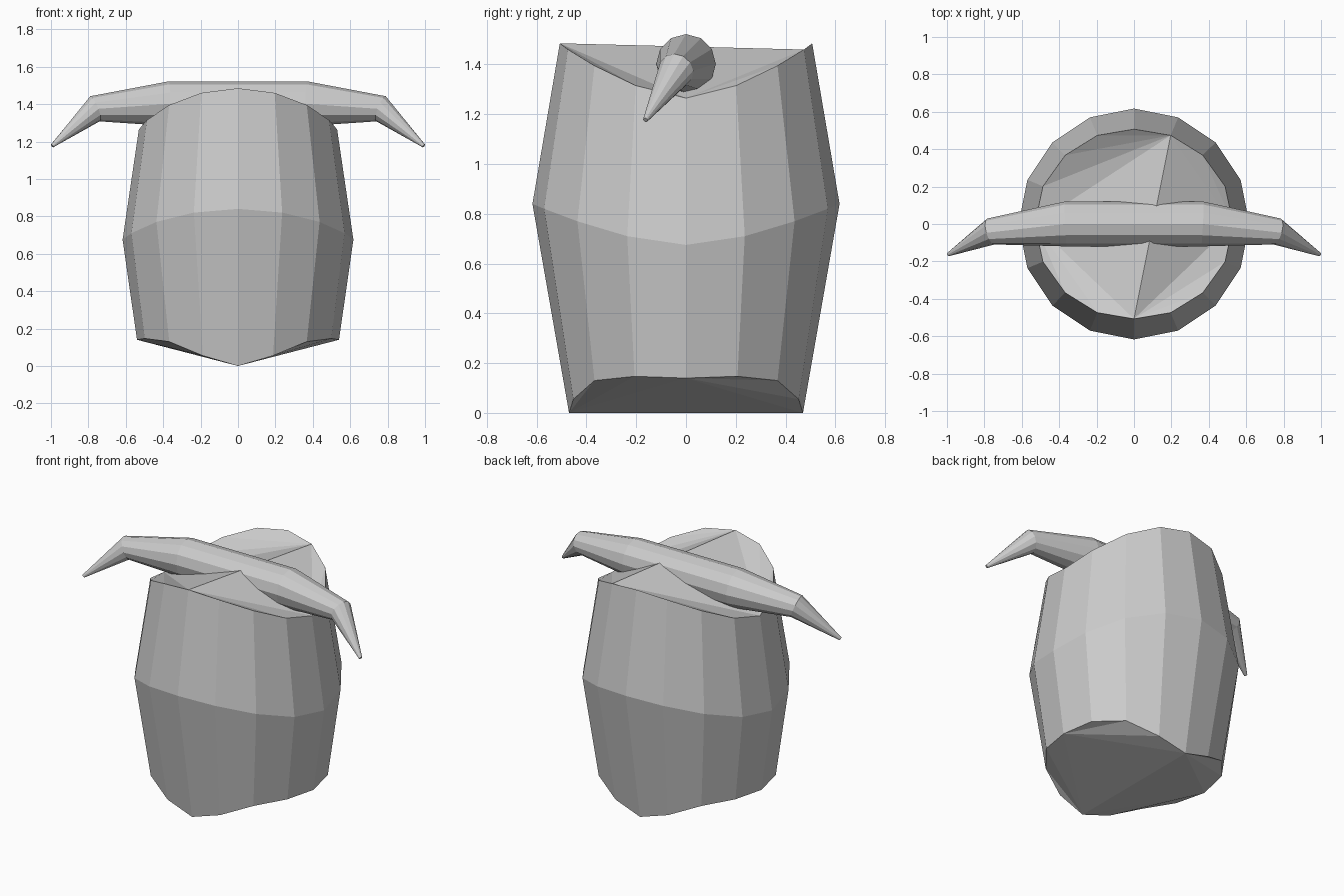
import bpy, bmesh
from math import sin, cos, pi
from mathutils import Vector

if "Cube" in bpy.data.objects:
    bpy.data.objects.remove(bpy.data.objects["Cube"])

N = 16  # sides of the barrel


def make(name, bm):
    bmesh.ops.recalc_face_normals(bm, faces=bm.faces[:])
    me = bpy.data.meshes.new(name)
    bm.to_mesh(me)
    bm.free()
    ob = bpy.data.objects.new(name, me)
    bpy.context.collection.objects.link(ob)
    return ob


def bridge(bm, a, b):
    n = len(a)
    for i in range(n):
        bm.faces.new((a[i], a[(i + 1) % n], b[(i + 1) % n], b[i]))


# Barrel body: each ring gives (radius, height) from the front to the side
rings = [
    [(.47, 0), (.49, .055), (.52, .13), (.54, .147), (.54, .14)],
    [(.617, .84), (.617, .82), (.617, .77), (.617, .71), (.617, .675)],
    [(.507, 1.485), (.513, 1.46), (.52, 1.395), (.527, 1.315), (.53, 1.265)],
]
bm = bmesh.new()
loops = []
for prof in rings:
    loop = []
    for k in range(N):
        j = k % 8
        r, z = prof[j if j <= 4 else 8 - j]
        t = 2 * pi * k / N
        loop.append(bm.verts.new((r * sin(t), -r * cos(t), z)))
    loops.append(loop)
for a, b in zip(loops, loops[1:]):
    bridge(bm, a, b)


# Ridged caps: two large triangles along a ridge, with fans filling the edges
def cap(loop, back):
    for a, b, c in ((0, 4, back), (back, 12, 16)):
        bm.faces.new([loop[i % N] for i in (a, b, c)])
        for s, e in ((a, b), (b, c)):
            for i in range(s + 1, e):
                bm.faces.new([loop[j % N] for j in (s, i, i + 1)]) if i + 1 <= e else None


cap(loops[0], 8)
cap(loops[2], 7)
make("barrel_body", bm)

# Horn bar: tapered tube bending down and forward at both ends
half = [(.365, 0, 1.402, .12), (.765, -.04, 1.375, .072), (.993, -.163, 1.177, .01)]
path = [(-x, y, z, r) for x, y, z, r in reversed(half)] + half
pts = [Vector(p[:3]) for p in path]
bm = bmesh.new()
tube = []
for i, p in enumerate(pts):
    d_in = (p - pts[max(i - 1, 0)]).normalized()
    d_out = (pts[min(i + 1, len(pts) - 1)] - p).normalized()
    t = (d_in + d_out).normalized()
    side = Vector((0, 0, 1)).cross(t).normalized()
    up = t.cross(side)
    r = path[i][3]
    tube.append([bm.verts.new(p + r * (cos(2 * pi * k / 12) * up + sin(2 * pi * k / 12) * side))
                 for k in range(12)])
for a, b in zip(tube, tube[1:]):
    bridge(bm, a, b)
bm.faces.new(tube[0])
bm.faces.new(tube[-1])
make("horns", bm)
